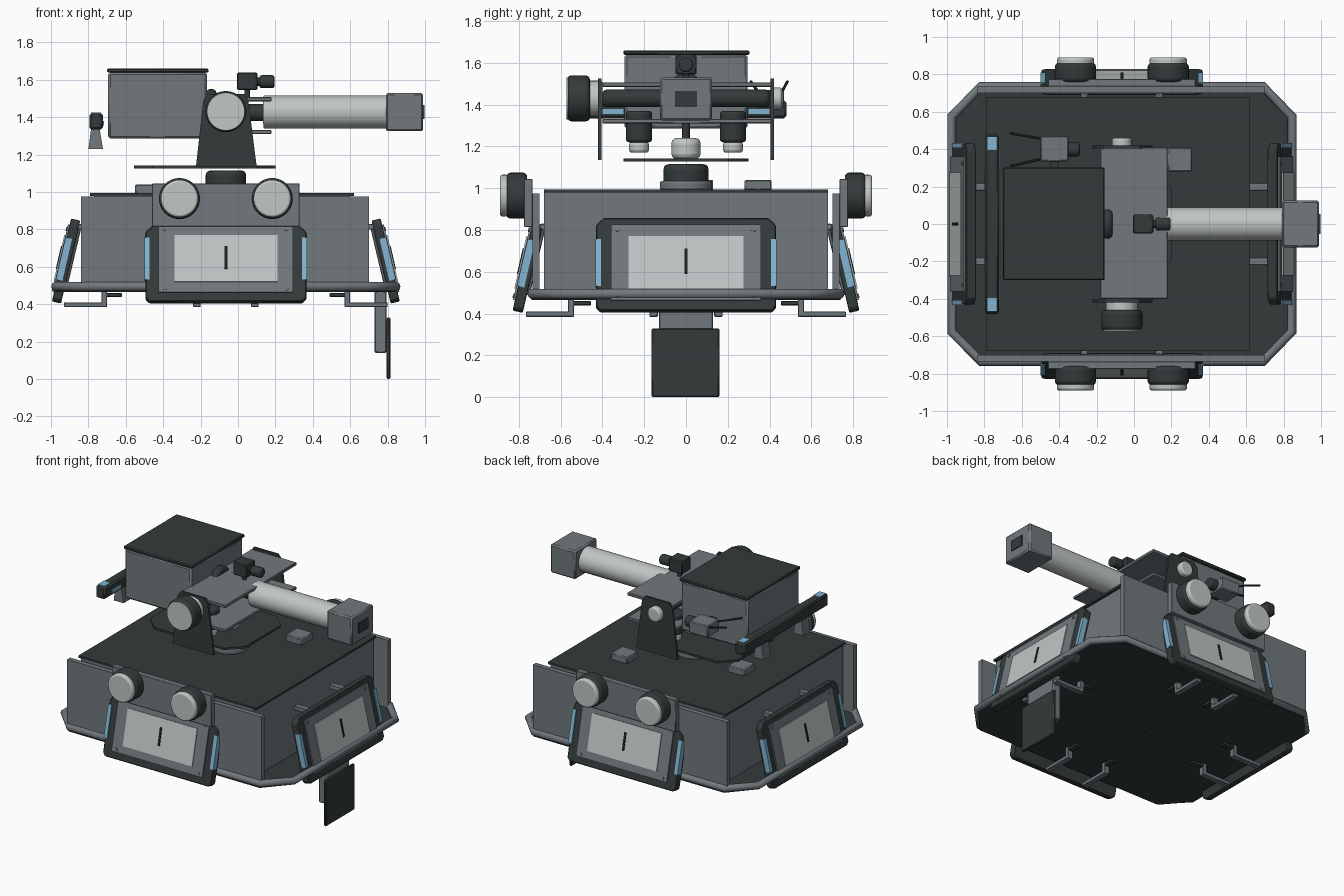
import bpy, bmesh, math
from mathutils import Matrix, Vector

if "Cube" in bpy.data.objects:
    bpy.data.objects.remove(bpy.data.objects["Cube"])

CX = -0.065  # hull centre line in x


def material(name, rgb):
    m = bpy.data.materials.new(name)
    m.diffuse_color = (*rgb, 1)
    m.use_nodes = True
    m.node_tree.nodes["Principled BSDF"].inputs["Base Color"].default_value = m.diffuse_color
    return m


DARK = material("dark_slate", (0.033, 0.043, 0.042))
GREY = material("steel_grey", (0.165, 0.19, 0.205))
LIGHT = material("pale_grey", (0.53, 0.57, 0.56))
BLUE = material("sky_blue", (0.22, 0.46, 0.64))
BLACK = material("black", (0.012, 0.014, 0.014))


def finish(name, bm, mat, M=None, bevel=0.0, segments=2):
    bmesh.ops.recalc_face_normals(bm, faces=bm.faces)
    me = bpy.data.meshes.new(name)
    bm.to_mesh(me)
    bm.free()
    me.materials.append(mat)
    me.shade_smooth()
    me.set_sharp_from_angle(angle=math.radians(32))
    ob = bpy.data.objects.new(name, me)
    bpy.context.collection.objects.link(ob)
    if M is not None:
        ob.matrix_world = M
    if bevel:
        b = ob.modifiers.new("edge", "BEVEL")
        b.width, b.segments, b.limit_method = bevel, segments, "ANGLE"
        b.angle_limit = math.radians(40)
    return ob


def box(name, x, y, z, mat, bevel=0.0, M=None):
    bm = bmesh.new()
    bmesh.ops.create_cube(bm, size=1)
    for v in bm.verts:
        v.co = Vector([(r[0] + r[1]) / 2 + c * (r[1] - r[0]) for r, c in zip((x, y, z), v.co)])
    return finish(name, bm, mat, M, bevel, 1)


def rod(name, a, b, r, mat, bevel=0.0, r2=None, n=32, M=None):
    """Cylinder or cone from point a to point b."""
    a, b = Vector(a), Vector(b)
    T = Matrix.Translation((a + b) / 2) @ (b - a).to_track_quat("Z", "Y").to_matrix().to_4x4()
    bm = bmesh.new()
    bmesh.ops.create_cone(bm, cap_ends=True, segments=n, radius1=r,
                          radius2=r if r2 is None else r2, depth=(b - a).length)
    return finish(name, bm, mat, (M @ T) if M is not None else T, bevel, 3)


def prism(name, pts, lo, hi, mat, M=None, bevel=0.0):
    """Polygon in local xy, extruded along local z."""
    bm = bmesh.new()
    f = bm.faces.new([bm.verts.new((p[0], p[1], lo)) for p in pts])
    new = bmesh.ops.extrude_face_region(bm, geom=[f])["geom"]
    bmesh.ops.translate(bm, vec=(0, 0, hi - lo), verts=[g for g in new if isinstance(g, bmesh.types.BMVert)])
    return finish(name, bm, mat, M, bevel, 1)


def octagon(x0, x1, y, c, d):
    return [(x0 + c, -y), (x1 - c, -y), (x1, -y + d), (x1, y - d),
            (x1 - c, y), (x0 + c, y), (x0, y - d), (x0, -y + d)]


# Hull: floor, core, wall slabs and roof
prism("floor", octagon(-0.97, 0.84, 0.74, 0.15, 0.17), 0.465, 0.49, DARK)
box("floor_hatch", (CX - 0.08, CX + 0.08), (-0.07, 0.07), (0.458, 0.466), DARK)
box("hull_core", (-0.77, 0.60), (-0.68, 0.68), (0.48, 0.98), GREY)
box("roof", (-0.79, 0.62), (-0.68, 0.68), (0.98, 0.995), DARK)
for s in (-1, 1):
    box("wall", (-0.84, 0.70), sorted((s * 0.70, s * 0.735)), (0.48, 0.975), GREY)
box("roof_box", (0.18, 0.31), (0.28, 0.41), (0.99, 1.04), GREY, 0.006)
box("roof_box", (-0.55, -0.42), (0.0, 0.13), (0.99, 1.04), GREY, 0.006)

# Bumper rail
cu = bpy.data.curves.new("bumper_rail", "CURVE")
cu.dimensions, cu.bevel_depth, cu.bevel_resolution = "3D", 0.025, 3
path = octagon(-0.975, 0.845, 0.735, 0.155, 0.16)
sp = cu.splines.new("POLY")
sp.points.add(len(path) - 1)
for p, q in zip(sp.points, path):
    p.co = (*q, 0.495, 1)
sp.use_cyclic_u = True
cu.materials.append(GREY)
bpy.context.collection.objects.link(bpy.data.objects.new("bumper_rail", cu))

# Four tilted screens; long sides also carry lamps
TILT = math.radians(13)
for k in range(4):
    a = k * math.pi / 2
    lamp_side = k % 2 == 1
    d = 0.83 if lamp_side else 0.93
    n = Vector((round(math.cos(a)), round(math.sin(a)), 0))
    u = Vector((-n.y, n.x, 0))
    up = Vector((0, 0, 1))
    v = up * math.cos(TILT) - n * math.sin(TILT)
    w = n * math.cos(TILT) + up * math.sin(TILT)

    def frame(x, y, z, o):
        M = Matrix((x, y, z)).transposed().to_4x4()
        M.translation = o
        return M
    S = frame(u, v, w, Vector((CX, 0, 0.415)) + n * d)
    H = frame(u, n, up, Vector((CX, 0, 0)))  # local: along, outward, up (mirrored)
    top = 0.415 if lamp_side else 0.455
    prism("screen_frame", [(-0.43, 0.02), (-0.41, 0), (0.41, 0), (0.43, 0.02), (0.43, top - 0.035),
                           (0.395, top), (-0.395, top), (-0.43, top - 0.035)], -0.05, 0, DARK, S, 0.005)
    box("screen_panel", (-0.36, 0.36), (0.05, 0.42), (-0.005, 0.009), GREY, M=S)
    box("screen_glass", (-0.275, 0.275), (0.105, 0.362), (0.005, 0.015), LIGHT, M=S)
    box("screen_mark", (-0.008, 0.008), (0.175, 0.30), (0.01, 0.019), BLACK, M=S)
    for s in (-1, 1):
        box("screen_light_strip", sorted((s * 0.407, s * 0.434)), (0.12, 0.35), (-0.03, 0.006), BLUE, M=S)
        for h in (0.07, 0.395):
            rod("screen_bolt", (s * 0.325, h, 0.005), (s * 0.325, h, 0.014), 0.011, GREY, n=10, M=S)
        # Hanging brackets under the floor
        e = d - 0.065
        along = s * 0.155

        def part(name, t, o, z, mat):
            lo, hi = sorted((t[0], t[1]))
            c1 = Vector((CX, 0, 0)) + u * lo + n * o[0]
            c2 = Vector((CX, 0, 0)) + u * hi + n * o[1]
            box(name, sorted((c1.x, c2.x)), sorted((c1.y, c2.y)), z, mat, 0.003)
        part("bracket_bar", (along - 0.02, along + 0.02), (e - 0.23, e), (0.385, 0.41), GREY)
        part("bracket_post", (along - 0.02, along + 0.02), (e - 0.23, e - 0.2), (0.40, 0.47), GREY)
        part("bracket_lever", (along - 0.02, along + 0.02), (e - 0.31, e - 0.22), (0.44, 0.46), DARK)
        base = Vector((CX, 0, 0)) + u * (s * 0.2)
        rod("screen_strut", base + n * (d - 0.07) + up * 0.49, base + n * (d - 0.15) + up * 0.83, 0.012, GREY, n=8)
        part("strut_mount", (s * 0.2 - 0.02, s * 0.2 + 0.02), (d - 0.28, d - 0.13), (0.80, 0.83), GREY)
    if lamp_side:
        part("lamp_mount", (-0.395, 0.395), (0.735, 0.775), (0.815, 1.045), GREY)
        for s in (-1, 1):
            c = Vector((CX + s * 0.248, 0, 0.965))
            rod("lamp_body", c + n * 0.76, c + n * 0.86, 0.11, DARK, 0.02)
            rod("lamp_lens", c + n * 0.85, c + n * 0.89, 0.1, LIGHT, 0.012)

# Hanging flap
box("flap_bracket", (0.73, 0.795), (-0.13, 0.13), (0.14, 0.47), GREY, 0.006)
box("flap", (0.795, 0.815), (-0.165, 0.16), (0.0, 0.33), DARK, 0.006)

# Turntable and yoke
rod("turntable_ring", (CX, 0, 0.99), (CX, 0, 1.035), 0.125, GREY, 0.012)
rod("turntable_base", (CX, 0, 1.0), (CX, 0, 1.115), 0.108, DARK, 0.025)
prism("turntable_plate", octagon(-0.555, 0.20, 0.3, 0.1, 0.1), 1.127, 1.142, DARK)
rod("bearing", (CX, 0, 1.14), (CX, 0, 1.24), 0.07, LIGHT, 0.025)
rod("bearing_pin", (CX, 0, 1.23), (CX, 0, 1.32), 0.018, DARK, n=12)
XZ = Matrix.Rotation(math.pi / 2, 4, "X")
for s in (-1, 1):
    prism("yoke_plate", [(-0.225, 1.135), (0.1, 1.135), (0.055, 1.49), (0.03, 1.525), (-0.16, 1.525), (-0.185, 1.49)],
          s * 0.412 - 0.008, s * 0.412 + 0.008, DARK, XZ)
    rod("cradle_knob", (CX, s * 0.225, 1.22), (CX, s * 0.225, 1.37), 0.063, DARK, 0.015)
    rod("cradle_knob_cap", (CX, s * 0.225, 1.17), (CX, s * 0.225, 1.222), 0.048, LIGHT, 0.015)
rod("pivot_collar", (CX, -0.40, 1.43), (CX, -0.47, 1.43), 0.085, LIGHT, 0.01)
rod("pivot_wheel", (CX, -0.46, 1.43), (CX, -0.568, 1.43), 0.11, DARK, 0.02)
rod("pivot_face", (CX, -0.55, 1.43), (CX, -0.571, 1.43), 0.1, LIGHT)
rod("pivot_hub", (CX, 0.41, 1.43), (CX, 0.46, 1.43), 0.052, LIGHT, 0.012)
rod("axle", (CX, -0.40, 1.43), (CX, 0.40, 1.43), 0.042, DARK, 0.02)

# Cradle plates and gun barrel
box("cradle_top", (-0.18, 0.18), (-0.4, 0.41), (1.485, 1.507), GREY, 0.004)
box("cradle_bottom", (-0.18, 0.18), (-0.4, 0.41), (1.31, 1.332), GREY, 0.004)
rod("barrel_root", (-0.05, 0, 1.425), (0.15, 0, 1.425), 0.045, DARK, 0.01)
rod("barrel", (0.135, 0, 1.428), (0.80, 0, 1.428), 0.088, LIGHT, 0.008, n=48)
box("muzzle_block", (0.79, 0.99), (-0.125, 0.125), (1.325, 1.53), GREY, 0.01)
box("muzzle_port", (0.985, 0.997), (-0.053, 0.053), (1.39, 1.465), DARK)

# Equipment box with lid
box("equipment_box", (-0.695, -0.165), (-0.295, 0.295), (1.285, 1.64), GREY, 0.012)
box("equipment_lid", (-0.7, -0.157), (-0.3, 0.303), (1.638, 1.66), DARK, 0.006)
rod("box_bearing", (-0.17, 0, 1.46), (-0.115, 0, 1.46), 0.09, DARK, 0.02)

# Sight on the cradle
box("sight", (-0.005, 0.103), (-0.05, 0.05), (1.545, 1.64), DARK, 0.006)
rod("sight_foot", (0.05, 0, 1.50), (0.05, 0, 1.55), 0.015, DARK, n=12)
rod("sight_neck", (0.10, 0, 1.59), (0.14, 0, 1.59), 0.022, DARK, n=20)
rod("sight_lens", (0.115, 0, 1.59), (0.195, 0, 1.59), 0.035, DARK, 0.012, n=24)

# Side camera with whiskers
box("side_camera", (-0.5, -0.35), (0.335, 0.47), (1.385, 1.47), GREY, 0.006)
box("side_camera_arm", (-0.45, -0.4), (0.29, 0.34), (1.40, 1.45), DARK)
rod("side_camera_lens", (-0.355, 0.40, 1.43), (-0.29, 0.40, 1.43), 0.038, DARK, 0.012, n=24)
for y0, y1 in ((0.35, 0.31), (0.455, 0.485)):
    rod("whisker", (-0.49, y0, 1.455), (-0.66, y1, 1.51), 0.007, DARK, n=8)

# Rear light bar
box("light_bar", (-0.795, -0.722), (-0.48, 0.48), (1.335, 1.42), DARK, 0.01)
for s in (-1, 1):
    box("bar_light", (-0.785, -0.733), sorted((s * 0.395, s * 0.465)), (1.415, 1.426), BLUE)
    box("bar_edge_light", (-0.726, -0.717), sorted((s * 0.3, s * 0.4)), (1.355, 1.38), BLUE)
    prism("bar_bracket", [(-0.8, 1.23), (-0.722, 1.23), (-0.74, 1.34), (-0.785, 1.34)],
          s * 0.225 - 0.04, s * 0.225 + 0.04, GREY, XZ)
